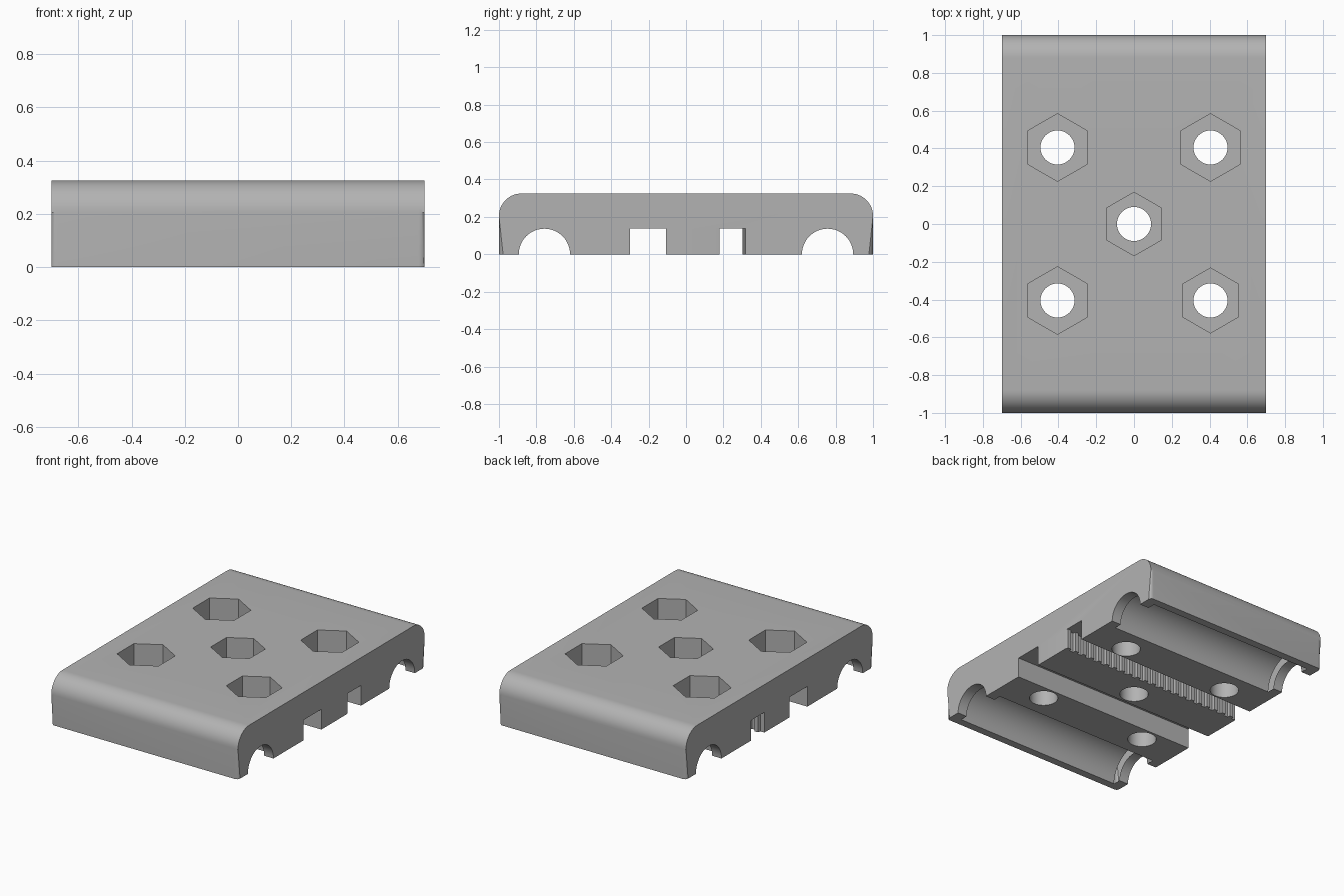
import bpy, bmesh
from math import sin, cos, pi, radians

cube = bpy.data.objects.get("Cube")
if cube:
    bpy.data.objects.remove(cube, do_unlink=True)

grey = bpy.data.materials.new("plain_grey")
grey.use_nodes = True
colour = (0.45, 0.45, 0.45, 1)
grey.diffuse_color = colour
grey.node_tree.nodes["Principled BSDF"].inputs["Base Color"].default_value = colour


def prism(name, points, axis, low, high, edge_round=0):
    """Extrude a 2D outline: axis 'x' takes (y, z) points, axis 'z' takes (x, y)."""
    def place(p, h):
        return (h, p[0], p[1]) if axis == "x" else (p[0], p[1], h)
    bm = bmesh.new()
    a = [bm.verts.new(place(p, low)) for p in points]
    b = [bm.verts.new(place(p, high)) for p in points]
    n = len(points)
    ends = [bm.faces.new(a[::-1]), bm.faces.new(b)]
    for i in range(n):
        j = (i + 1) % n
        bm.faces.new((a[i], a[j], b[j], b[i]))
    if edge_round:
        rim = [e for f in ends for e in f.edges
               if any(v.co.z > 0.001 for v in e.verts)]
        bmesh.ops.bevel(bm, geom=rim, offset=edge_round, segments=4,
                        profile=0.5, affect="EDGES")
    bmesh.ops.recalc_face_normals(bm, faces=bm.faces)
    mesh = bpy.data.meshes.new(name)
    bm.to_mesh(mesh)
    bm.free()
    mesh.materials.append(grey)
    obj = bpy.data.objects.new(name, mesh)
    bpy.context.collection.objects.link(obj)
    return obj


def arc(cx, cy, r, start, end, steps):
    return [(cx + r * cos(radians(start + (end - start) * i / steps)),
             cy + r * sin(radians(start + (end - start) * i / steps)))
            for i in range(steps + 1)]


def ring(cx, cy, r, sides, start=0):
    return arc(cx, cy, r, start, start + 360, sides)[:-1]


def box(y0, y1, top):
    return [(y0, -0.1), (y1, -0.1), (y1, top), (y0, top)]


# Main plate, rounded along the front and back top edges
HALF, TOP, R = 0.70, 0.325, 0.12
outline = [(-1, 0), (1, 0)]
outline += arc(1 - R, TOP - R, R, 0, 90, 12) + arc(R - 1, TOP - R, R, 90, 180, 12)
plate = prism("carriage_plate", outline, "x", -HALF, HALF, 0.022)

cutters = []

# Rod channels with wider bearing pockets between the end walls
for y in (-0.757, 0.757):
    cutters.append(prism("rod_channel", ring(y, 0, 0.137, 48), "x", -0.8, 0.8))
    cutters.append(prism("bearing_pocket", ring(y, 0, 0.19, 48), "x", -0.63, 0.63))

# Plain belt slot
SLOT = 0.137
cutters.append(prism("plain_slot", box(-0.30, -0.107, SLOT), "x", -0.8, 0.8))

# Toothed belt slot, teeth along its front wall
teeth, pitch = [], 1.4 / 22
for i in range(-2, 24):
    x = -HALF + i * pitch
    teeth += [(x, 0.16), (x + pitch * 0.45, 0.16),
              (x + pitch * 0.55, 0.18), (x + pitch * 0.95, 0.18)]
teeth += [(0.83, 0.32), (-0.83, 0.30)]
cutters.append(prism("toothed_slot", teeth, "z", -0.1, SLOT))

# Bolt holes with hexagonal nut recesses
for x, y, r in ((0, 0, 0.168), (-0.405, 0.405, 0.179), (0.405, 0.405, 0.179),
                (-0.405, -0.405, 0.179), (0.405, -0.405, 0.172)):
    cutters.append(prism("bolt_hole", ring(x, y, 0.09, 40), "z", -0.1, 0.5))
    cutters.append(prism("nut_recess", ring(x, y, r, 6, 30), "z", 0.15, 0.5))

# Cut everything out of the plate
for c in cutters:
    mod = plate.modifiers.new(c.name, "BOOLEAN")
    mod.operation = "DIFFERENCE"
    mod.solver = "EXACT"
    mod.object = c
bpy.context.view_layer.objects.active = plate
plate.select_set(True)
for mod in list(plate.modifiers):
    bpy.ops.object.modifier_apply(modifier=mod.name)
for c in cutters:
    bpy.data.objects.remove(c, do_unlink=True)
bpy.ops.object.shade_smooth_by_angle(angle=radians(30))
